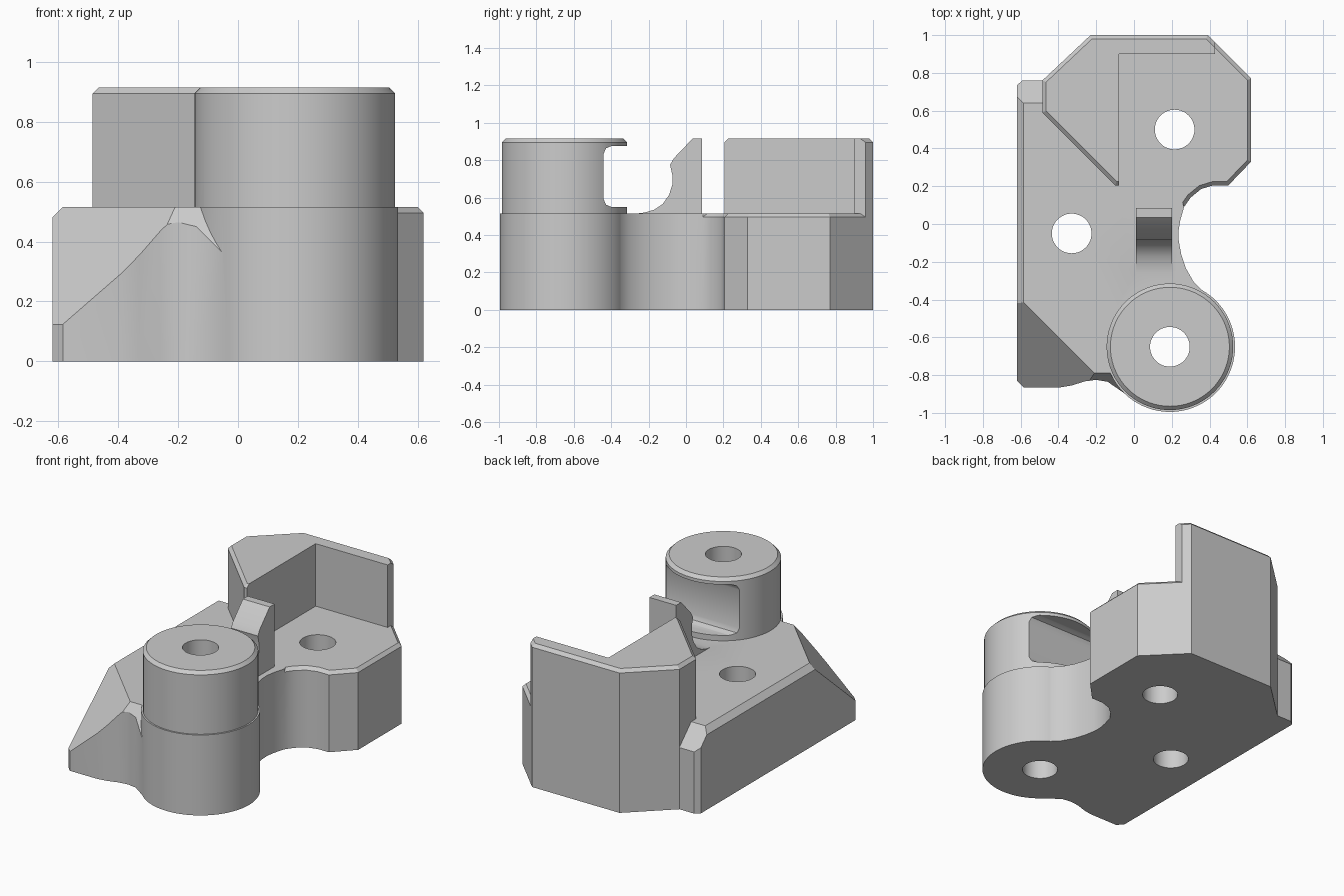
import bpy
import bmesh
import math
from mathutils import Matrix, Vector

if "Cube" in bpy.data.objects:
    bpy.data.objects.remove(bpy.data.objects["Cube"])

grey = bpy.data.materials.new("plain_grey")
grey.use_nodes = True
grey.diffuse_color = (0.6, 0.6, 0.6, 1)
grey.node_tree.nodes["Principled BSDF"].inputs["Base Color"].default_value = (0.6, 0.6, 0.6, 1)

POST = (0.19, -0.65)
TOP = 0.915
DECK = 0.515


def inset(points, d):
    """Mitred inward offset of a counter-clockwise outline."""
    pts = [Vector(p) for p in points]
    result = []
    for i, p in enumerate(pts):
        a = (p - pts[i - 1]).normalized()
        b = (pts[(i + 1) % len(pts)] - p).normalized()
        na, nb = Vector((-a.y, a.x)), Vector((-b.y, b.x))
        result.append(p + (na + nb) * d / (1 + na.dot(nb)))
    return result


def prism(name, points, low, high, chamfer=0, cuts=(), along_x=False):
    """Extruded outline with optional top chamfer and planar trims."""
    bm = bmesh.new()
    layers = [(points, low), (points, high - chamfer)]
    if chamfer:
        layers.append((inset(points, chamfer), high))
    rings = [[bm.verts.new((p[0], p[1], z)) for p in pts] for pts, z in layers]
    n = len(points)
    for a, b in zip(rings, rings[1:]):
        for i in range(n):
            j = (i + 1) % n
            bm.faces.new((a[i], a[j], b[j], b[i]))
    bm.faces.new(rings[0][::-1])
    bm.faces.new(rings[-1])
    for point, normal in cuts:
        cut = bmesh.ops.bisect_plane(bm, geom=bm.verts[:] + bm.edges[:] + bm.faces[:],
                                     plane_co=point, plane_no=normal, clear_outer=True)
        rim = [e for e in cut["geom_cut"] if isinstance(e, bmesh.types.BMEdge)]
        bmesh.ops.edgenet_fill(bm, edges=rim)
    if along_x:
        # outline (y, z) and depth x
        bm.transform(Matrix(((0, 0, 1, 0), (1, 0, 0, 0), (0, 1, 0, 0), (0, 0, 0, 1))))
    bmesh.ops.recalc_face_normals(bm, faces=bm.faces)
    mesh = bpy.data.meshes.new(name)
    bm.to_mesh(mesh)
    bm.free()
    ob = bpy.data.objects.new(name, mesh)
    bpy.context.collection.objects.link(ob)
    mesh.materials.append(grey)
    return ob


def circle(center, r, n=72):
    return [(center[0] + r * math.cos(math.tau * i / n),
             center[1] + r * math.sin(math.tau * i / n)) for i in range(n)]


def rect(x0, y0, x1, y1):
    return [(x0, y0), (x1, y0), (x1, y1), (x0, y1)]


def combine(target, tool, operation):
    mod = target.modifiers.new("combine", 'BOOLEAN')
    mod.operation = operation
    mod.solver = 'EXACT'
    mod.object = tool
    bpy.context.view_layer.objects.active = target
    bpy.ops.object.modifier_apply(modifier=mod.name)
    bpy.data.objects.remove(tool)


# Main body: sloped front corner, chamfered side, trimmed ends
body_outline = [(-0.62, -0.83), (-0.585, -0.865), (-0.39, -0.865), (-0.33, -0.855),
                (-0.26, -0.833), (-0.2, -0.825), (-0.14, -0.835), (-0.05, -0.897),
                POST, (0.36, -0.35), (0.315, -0.305), (0.275, -0.235), (0.25, -0.16),
                (0.237, -0.09), (0.235, -0.04), (0.245, 0.02), (0.265, 0.09),
                (0.2, 0.3), (-0.4, 0.76), (-0.59, 0.76), (-0.62, 0.735)]
body = prism("body", body_outline, 0, DECK, cuts=[
    ((-0.6, -0.4, DECK), (-0.87, -0.87, 1)),
    ((-0.585, 0, DECK), (-1, 0, 1)),
    ((0, 0.64, DECK), (0, 1, 1)),
    ((0, -0.79, DECK), (0, -0.065, 0.045))])

# Eight-sided deck with its curved neck edge
back_edges = [(0.5, 0.205), (0.62, 0.33), (0.62, 0.77), (0.39, 1.0), (-0.23, 1.0),
              (-0.485, 0.76), (-0.485, 0.59)]
deck_outline = [(-0.1, 0.09), (0.265, 0.09), (0.3, 0.14), (0.355, 0.185),
                (0.42, 0.205)] + back_edges + [(-0.1, 0.21)]
deck = prism("rear_deck", deck_outline, 0, DECK, 0.02)

# Tall rear wall, opened by a square pocket
wall = prism("rear_wall", [(-0.1, 0.205)] + back_edges, 0, TOP, 0.02)
combine(wall, prism("pocket", rect(-0.08, 0, 1, 0.9), -0.1, 1), 'DIFFERENCE')
combine(wall, prism("wall_end", rect(0.43, 0, 1, 1.2), -0.1, 1), 'DIFFERENCE')

# Round post with an undercut facing the fin
foot = prism("post_foot", circle(POST, 0.345), 0, DECK)
post = prism("post", circle(POST, 0.335), 0.3, TOP, 0.02)
undercut = [(0, 0.55), (0, 0.875), (-0.4, 0.875), (-0.428, 0.863), (-0.44, 0.835),
            (-0.44, 0.59), (-0.428, 0.562), (-0.4, 0.55)]
combine(post, prism("undercut", undercut, -0.5, 0.8, along_x=True), 'DIFFERENCE')

# Curved fin rising from the neck
fin_profile = [(0.085, 0.4), (0.085, TOP), (0.035, TOP), (-0.065, 0.81), (-0.085, 0.775),
               (-0.073, 0.72), (-0.073, 0.67), (-0.09, 0.615), (-0.125, 0.565),
               (-0.17, 0.535), (-0.22, 0.52), (-0.28, 0.512), (-0.28, 0.4)]
fin = prism("fin", fin_profile, 0.01, 0.2, along_x=True)

for part in (deck, wall, foot, post, fin):
    combine(body, part, 'UNION')

# Three through holes
for center in (POST, (-0.33, -0.05), (0.215, 0.5)):
    combine(body, prism("hole", circle(center, 0.105, 48), -0.1, 1.1), 'DIFFERENCE')

body.name = "bracket_body"
bpy.ops.object.select_all(action='DESELECT')
body.select_set(True)
bpy.context.view_layer.objects.active = body
bpy.ops.object.shade_smooth_by_angle(angle=math.radians(30))
